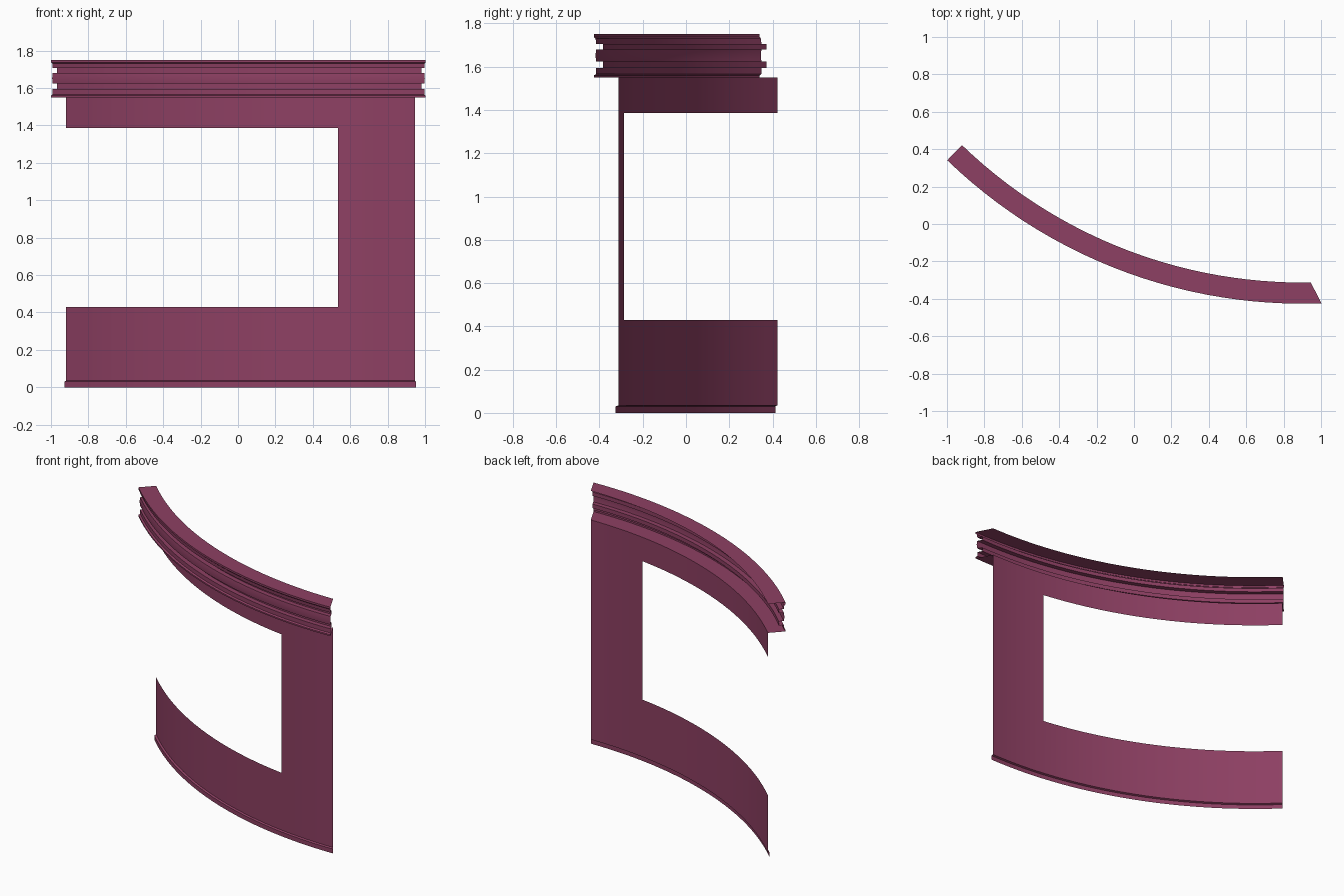
import bpy
from math import sin, cos, asin

if "Cube" in bpy.data.objects:
    bpy.data.objects.remove(bpy.data.objects["Cube"], do_unlink=True)

# Plan of the curved wall: arc centre, radius and the mitre at the left end
CX, CY, R = 0.9, 2.308, 2.621
MITRE = 0.47


def angle(x):
    return asin((x - CX) / R)


START, JAMB, END = angle(-0.92), angle(0.535), angle(0.945)
OPEN_STEPS, PIER_STEPS = 20, 6
angles = [START + (JAMB - START) * i / OPEN_STEPS for i in range(OPEN_STEPS)]
angles += [JAMB + (END - JAMB) * i / PIER_STEPS for i in range(PIER_STEPS + 1)]

plum = bpy.data.materials.new("plum")
plum.use_nodes = True
colour = (0.27, 0.051, 0.125, 1)
plum.diffuse_color = colour
plum.node_tree.nodes["Principled BSDF"].inputs["Base Color"].default_value = colour


def place(a, d, z):
    """Point at arc angle a, projecting d in front of the wall, at height z."""
    a += MITRE * d / R * (a - START) / (END - START)
    return (CX + (R + d) * sin(a), CY - (R + d) * cos(a), z)


def sweep(name, profile, keep=lambda col, row: True):
    """Sweep an open (projection, height) profile along the arc."""
    n = len(profile)
    verts = [place(a, d, z) for a in angles for d, z in profile]
    faces = [(c * n + r, (c + 1) * n + r, (c + 1) * n + r + 1, c * n + r + 1)
             for c in range(len(angles) - 1) for r in range(n - 1) if keep(c, r)]
    mesh = bpy.data.meshes.new(name)
    mesh.from_pydata(verts, [], faces)
    mesh.validate()
    mesh.materials.append(plum)
    obj = bpy.data.objects.new(name, mesh)
    bpy.context.collection.objects.link(obj)
    bpy.ops.object.select_all(action="DESELECT")
    obj.select_set(True)
    bpy.context.view_layer.objects.active = obj
    # Drop the loose points left inside the opening
    bpy.ops.object.mode_set(mode="EDIT")
    bpy.ops.mesh.select_all(action="SELECT")
    bpy.ops.mesh.delete_loose()
    bpy.ops.object.mode_set(mode="OBJECT")
    bpy.ops.object.shade_smooth_by_angle(angle=0.5)
    return obj


# Thin wall with a large opening that runs out to the right end
sweep("wall_panel", [(0, 0.035), (0, 0.43), (0, 1.385), (0, 1.55)],
      lambda col, row: row != 1 or col >= OPEN_STEPS)

# Low skirting strip at the foot
sweep("base_trim", [(0.012, 0), (0.012, 0.03), (0, 0.035)])

# Stepped cornice, open at the back
LIP, BAND, GROOVE = 0.113, 0.102, 0.07
sweep("cornice", [
    (0, 1.55), (LIP, 1.55), (LIP, 1.56), (BAND, 1.566), (BAND, 1.595),
    (GROOVE, 1.595), (GROOVE, 1.623), (BAND, 1.623), (0.106, 1.652), (BAND, 1.68),
    (GROOVE, 1.68), (GROOVE, 1.706), (BAND, 1.706), (BAND + 0.003, 1.73),
    (LIP, 1.737), (LIP, 1.75), (0, 1.75)])
